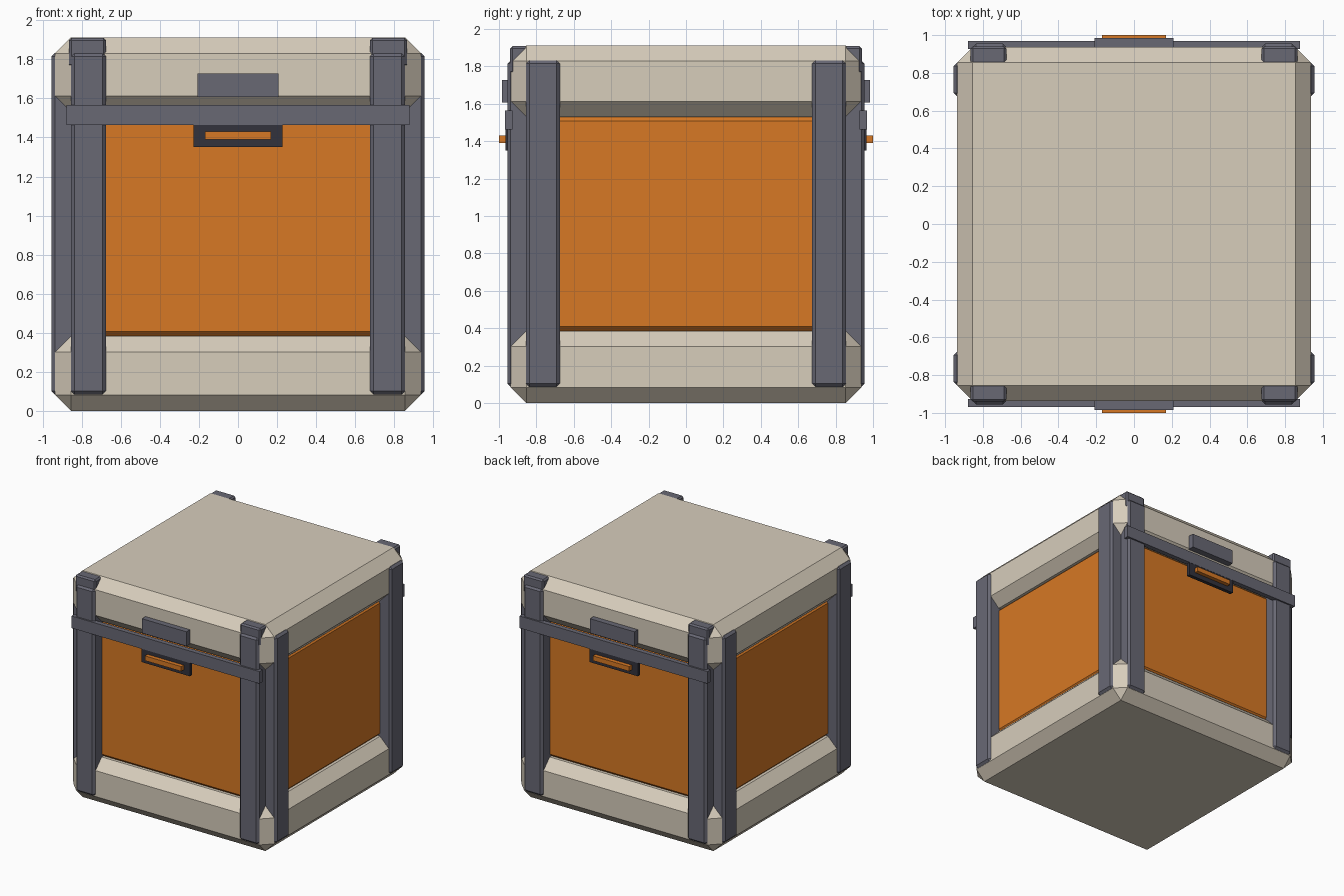
import bpy, bmesh
from mathutils import Vector

cube = bpy.data.objects.get("Cube")
if cube:
    bpy.data.objects.remove(cube, do_unlink=True)


def material(name, rgb):
    m = bpy.data.materials.new(name)
    m.use_nodes = True
    m.diffuse_color = (*rgb, 1)
    m.node_tree.nodes["Principled BSDF"].inputs["Base Color"].default_value = (*rgb, 1)
    return m


BEIGE = material("beige", (0.68, 0.61, 0.50))
ORANGE = material("orange", (0.68, 0.19, 0.018))
SLATE = material("slate grey", (0.138, 0.138, 0.175))
DARK = material("dark grey", (0.032, 0.032, 0.045))


def box(name, mat, x, y, z, bevel=0.0):
    """Box between (low, high) limits on each axis, with flat chamfered edges."""
    lims = [sorted(a) for a in (x, y, z)]
    size = Vector([a[1] - a[0] for a in lims])
    mid = Vector([(a[0] + a[1]) / 2 for a in lims])
    bm = bmesh.new()
    bmesh.ops.create_cube(bm, size=1)
    for v in bm.verts:
        v.co = v.co * size
    if bevel:
        bmesh.ops.bevel(bm, geom=bm.edges[:], offset=bevel, segments=1,
                        profile=0.5, affect='EDGES')
    bmesh.ops.recalc_face_normals(bm, faces=bm.faces[:])
    me = bpy.data.meshes.new(name)
    bm.to_mesh(me)
    bm.free()
    me.materials.append(mat)
    ob = bpy.data.objects.new(name, me)
    ob.location = mid
    bpy.context.collection.objects.link(ob)
    return ob


def both(a):
    return (-a, a)


# Chamfered base and lid slabs with the coloured core between them
box("base_slab", BEIGE, both(0.937), both(0.937), (0, 0.385), 0.083)
box("lid_slab", BEIGE, both(0.937), both(0.937), (1.53, 1.912), 0.083)
box("core_panels", ORANGE, both(0.852), both(0.852), (0.383, 1.533), 0.025)

# Paired corner posts and the lid caps above the front and back ones
for sx, side in ((1, "left"), (-1, "right")):
    for sy, end in ((-1, "front"), (1, "back")):
        tag = f"{end}_{side}"
        along, deep = (0.675, 0.855), (0.74, 0.955)
        box(f"{tag}_face_post", SLATE, [sx * a for a in along],
            [sy * a for a in deep], (0.085, 1.832), 0.018)
        box(f"{tag}_side_post", SLATE, [sx * a for a in deep],
            [sy * a for a in along], (0.085, 1.832), 0.018)
        box(f"{tag}_lid_cap", SLATE, [sx * a for a in (0.675, 0.865)],
            [sy * a for a in (0.76, 0.94)], (1.76, 1.908), 0.012)

# Cross bar, latch and handle on the front and back
for sy, end in ((-1, "front"), (1, "back")):
    box(f"{end}_cross_bar", SLATE, both(0.878), (sy * 0.927, sy * 0.968), (1.463, 1.565))
    box(f"{end}_latch", SLATE, both(0.208), (sy * 0.925, sy * 0.985), (1.607, 1.728))
    box(f"{end}_handle_plate", DARK, both(0.227), (sy * 0.935, sy * 0.966), (1.35, 1.47))
    box(f"{end}_handle", ORANGE, both(0.17), (sy * 0.95, sy * 1.0), (1.39, 1.43))
